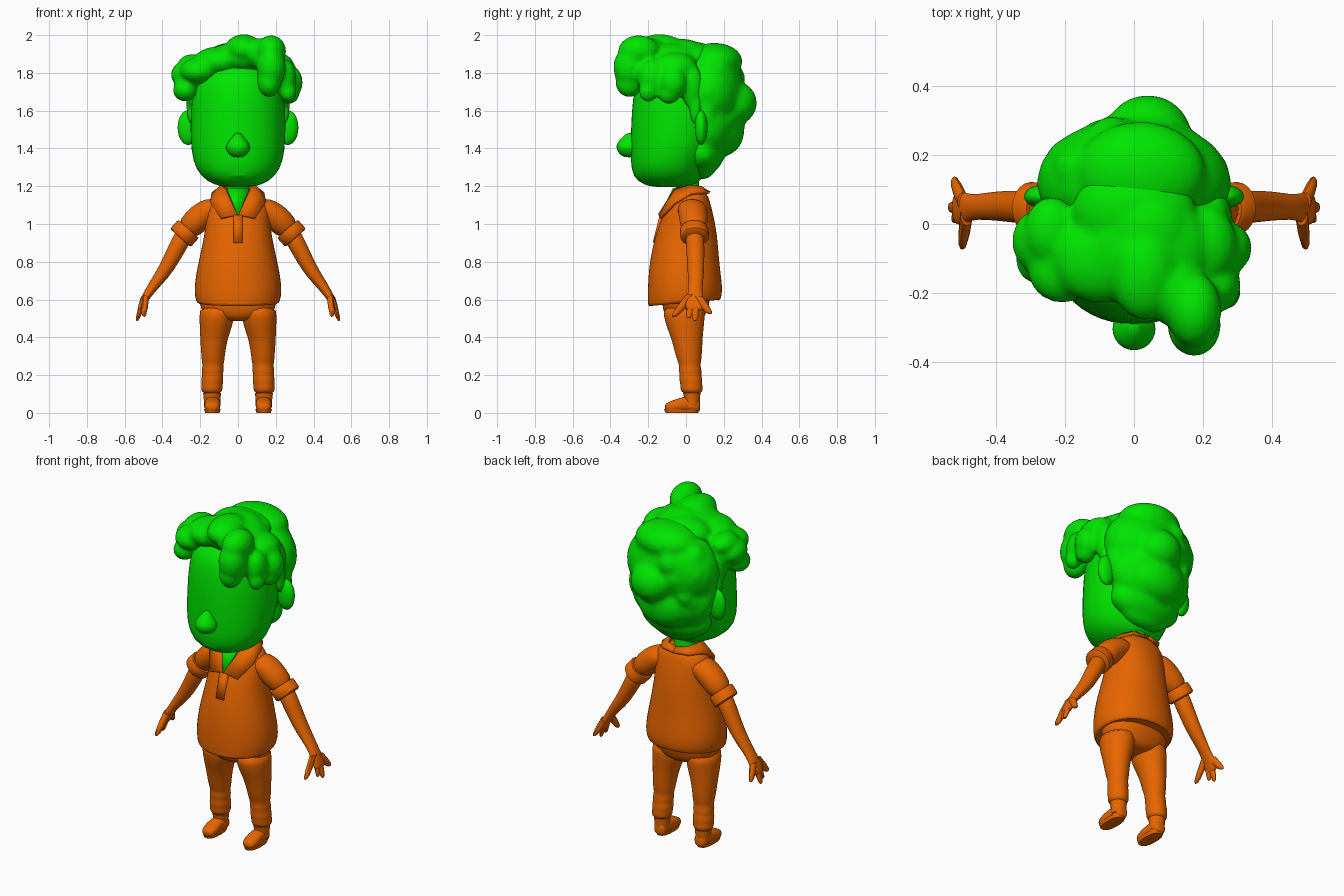
import bpy, bmesh, math, random
from mathutils import Vector, Matrix

random.seed(4)


def material(name, rgb):
    m = bpy.data.materials.new(name)
    m.diffuse_color = (*rgb, 1)
    return m


GREEN = material("bright green", (0.0, 0.78, 0.0))
ORANGE = material("orange", (0.8, 0.13, 0.0))


def finish(name, bm, mat, mirror=False, subsurf=0, thick=0):
    bmesh.ops.recalc_face_normals(bm, faces=bm.faces)
    me = bpy.data.meshes.new(name)
    bm.to_mesh(me)
    bm.free()
    me.materials.append(mat)
    ob = bpy.data.objects.new(name, me)
    bpy.context.collection.objects.link(ob)
    bpy.ops.object.select_all(action='DESELECT')
    ob.select_set(True)
    bpy.context.view_layer.objects.active = ob
    bpy.ops.object.shade_smooth_by_angle(angle=math.radians(45))
    if mirror:
        ob.modifiers.new("Mirror", 'MIRROR').use_mirror_merge = False
    if thick:
        s = ob.modifiers.new("Solidify", 'SOLIDIFY')
        s.thickness, s.offset = thick, 0
    if subsurf:
        s = ob.modifiers.new("Subsurf", 'SUBSURF')
        s.levels = s.render_levels = subsurf
    return ob


def loft(bm, rings, u=(1, 0, 0), v=(0, 1, 0), n=20, power=1.0):
    """Skin elliptical rings (x, y, z, radius along u, radius along v)."""
    u, v = Vector(u).normalized(), Vector(v).normalized()
    loops = []
    for x, y, z, ru, rv in rings:
        loop = []
        for i in range(n):
            a = math.tau * i / n
            c, s = math.cos(a), math.sin(a)
            c = math.copysign(abs(c) ** power, c)
            s = math.copysign(abs(s) ** power, s)
            loop.append(bm.verts.new(Vector((x, y, z)) + u * ru * c + v * rv * s))
        loops.append(loop)
    for a, b in zip(loops, loops[1:]):
        for i in range(n):
            j = (i + 1) % n
            bm.faces.new((a[i], a[j], b[j], b[i]))
    bm.faces.new(loops[0])
    bm.faces.new(loops[-1])
    return bm


def blob(bm, x, y, z, rx, ry, rz):
    m = Matrix.Translation((x, y, z)) @ Matrix.Diagonal((rx, ry, rz, 1))
    bmesh.ops.create_icosphere(bm, subdivisions=3, radius=1, matrix=m)


def hair(name, blobs, smooth):
    """Fuse overlapping lumps into one soft mass."""
    bm = bmesh.new()
    for b in blobs:
        blob(bm, *b)
    ob = finish(name, bm, GREEN)
    r = ob.modifiers.new("Remesh", 'REMESH')
    r.mode, r.voxel_size, r.use_smooth_shade = 'VOXEL', 0.014, True
    s = ob.modifiers.new("Smooth", 'SMOOTH')
    s.factor, s.iterations = 0.5, smooth


def strip(name, rows, mat, mirror, thick):
    bm = bmesh.new()
    vs = [[bm.verts.new(p) for p in row] for row in rows]
    for a, b in zip(vs, vs[1:]):
        for i in range(len(a) - 1):
            bm.faces.new((a[i], a[i + 1], b[i + 1], b[i]))
    return finish(name, bm, mat, mirror, 0, thick)


# Head, nose, ears, neck
finish("head", loft(bmesh.new(), [
    (0, -.08, 1.195, .06, .08), (0, -.085, 1.205, .125, .14),
    (0, -.095, 1.25, .2, .19), (0, -.085, 1.33, .242, .21),
    (0, -.05, 1.45, .255, .245), (0, -.04, 1.6, .253, .25),
    (0, -.03, 1.73, .24, .245), (0, -.03, 1.81, .2, .21),
    (0, -.03, 1.88, .09, .1)], power=.97, n=24), GREEN, subsurf=1)
finish("nose", loft(bmesh.new(), [
    (0, -.3, 1.352, .02, .025), (0, -.305, 1.368, .05, .05),
    (0, -.305, 1.4, .07, .068), (0, -.305, 1.425, .062, .064),
    (0, -.3, 1.455, .037, .046), (0, -.29, 1.485, .012, .02)], n=12),
    GREEN, subsurf=1)
bm = bmesh.new()
blob(bm, .265, .08, 1.51, .055, .034, .092)
finish("ears", bm, GREEN, mirror=True)
finish("neck", loft(bmesh.new(), [
    (0, .02, 1.1, .07, .06), (0, .01, 1.15, .062, .06),
    (0, .005, 1.25, .06, .065)]), GREEN)

# Back hair with scattered lumps
back = [(0, .12, 1.7, .285, .19, .23), (0, .12, 1.53, .262, .155, .2),
        (0, .09, 1.38, .225, .115, .12), (0, .085, 1.31, .15, .075, .075),
        (.04, .25, 1.64, .13, .127, .12), (.02, .15, 1.86, .19, .15, .1),
        (0, .2, 1.5, .17, .11, .14),
        (-.18, .11, 1.6, .095, .065, .15), (.18, .11, 1.6, .095, .065, .15)]
for i in range(18):
    a, h = random.uniform(.3, math.pi - .3), random.uniform(-.6, .75)
    r, k = random.uniform(.055, .075), math.sqrt(1 - h * h)
    back.append((.22 * k * math.cos(a), .09 + .175 * k * math.sin(a),
                 1.67 + .25 * h, r, r, r * 1.1))
hair("back_hair", back, 10)

# Swept top, forelock and side curls
hair("front_hair", [
    (.03, -.07, 1.88, .19, .18, .09), (.03, -.14, 1.925, .1, .14, .08),
    (-.1, -.1, 1.86, .14, .13, .08), (0, .04, 1.88, .18, .13, .085),
    (.12, -.2, 1.9, .09, .1, .085), (.04, -.02, 1.91, .12, .12, .07),
    (.175, -.25, 1.915, .08, .11, .085), (.175, -.295, 1.83, .078, .09, .11),
    (.165, -.3, 1.755, .064, .075, .085),
    (.25, -.18, 1.77, .06, .075, .1), (.265, -.2, 1.7, .045, .05, .055),
    (.275, -.07, 1.75, .068, .075, .09), (.27, -.09, 1.69, .055, .06, .055),
    (.2, -.06, 1.83, .1, .12, .08), (.235, .03, 1.73, .05, .06, .12),
    (.245, .05, 1.64, .03, .035, .12),
    (-.285, -.05, 1.79, .07, .09, .07), (-.28, -.1, 1.71, .065, .075, .062),
    (-.21, -.13, 1.81, .1, .1, .07), (-.24, -.02, 1.84, .08, .1, .06),
    (-.235, .03, 1.73, .05, .06, .12), (-.245, .05, 1.64, .03, .035, .12)], 4)

# Shirt body with a hem that rises toward the back
bm = loft(bmesh.new(), [
    (0, -.008, .59, .2, .175), (0, -.008, .58, .212, .186),
    (0, -.008, .588, .224, .196),
    (0, -.005, .64, .234, .2), (0, -.007, .72, .227, .194),
    (0, -.008, .82, .206, .183),
    (0, .002, .94, .178, .165), (0, .01, 1.04, .17, .138),
    (0, .02, 1.1, .168, .112), (0, .03, 1.145, .148, .09),
    (0, .03, 1.185, .085, .066)], n=24, power=.95)
for v in bm.verts:
    if v.co.z < .65:
        v.co.z += .09 * v.co.y
finish("shirt", bm, ORANGE, subsurf=1)

# Open neckline, collar and placket
strip("open_neckline", [[(-.06, -.064, 1.19), (.06, -.064, 1.19)],
                        [(-.002, -.139, 1.045), (.002, -.139, 1.045)]],
      GREEN, False, .008)
strip("collar", [
    [(0, .09, 1.185), (.06, .08, 1.195), (.085, .02, 1.2),
     (.065, -.055, 1.185), (.003, -.14, 1.05)],
    [(0, .125, 1.165), (.09, .105, 1.165), (.135, .03, 1.16),
     (.145, -.06, 1.11), (.09, -.135, 1.03)]], ORANGE, True, .016)
strip("placket", [[(-.025, -.13, 1.045), (.025, -.13, 1.045)],
                  [(-.025, -.166, .9), (.025, -.166, .9)]], ORANGE, False, .02)

# Sleeves, cuffs, arms
SU, SV = (0, 1, 0), (.75, 0, .66)
finish("sleeves", loft(bmesh.new(), [
    (.09, .03, 1.1, .06, .05), (.12, .032, 1.09, .075, .066),
    (.165, .036, 1.065, .08, .072),
    (.22, .04, 1.02, .075, .072), (.28, .045, .955, .068, .064)], SU, SV),
    ORANGE, mirror=True, subsurf=1)
finish("sleeve_cuffs", loft(bmesh.new(), [
    (.262, .044, .975, .07, .068), (.268, .044, .968, .076, .073),
    (.3, .046, .932, .076, .073), (.305, .046, .926, .068, .064)], SU, SV),
    ORANGE, mirror=True)
finish("arms", loft(bmesh.new(), [
    (.27, .046, .97, .052, .052), (.32, .049, .88, .049, .047),
    (.375, .052, .77, .046, .041), (.43, .052, .695, .04, .032),
    (.475, .048, .635, .036, .024), (.5, .046, .59, .052, .02),
    (.515, .046, .555, .048, .017), (.52, .046, .54, .04, .014)],
    SU, (.85, 0, .5), n=16), ORANGE, mirror=True, subsurf=1)

# Hands: thumb and spread fingers
bm = bmesh.new()
for tip, base, r in [((.5, -.064, .51), (.487, .025, .62), .03),
                     ((.526, .015, .503), (.505, .03, .58), .02),
                     ((.536, .048, .487), (.508, .05, .58), .021),
                     ((.525, .126, .525), (.497, .065, .61), .028)]:
    a, b = Vector(base), Vector(tip)
    loft(bm, [(*a.lerp(b, t), r * k, r * k * .65) for t, k in
              ((0, 1), (.5, .95), (.88, .7), (1, .35))], SU, (.9, 0, .4), n=10)
finish("hands", bm, ORANGE, mirror=True)

# Trousers: hips and creased legs
finish("hips", loft(bmesh.new(), [
    (0, -.005, .485, .05, .06), (0, -.005, .495, .1, .09),
    (0, -.005, .515, .165, .108), (0, -.003, .55, .202, .12),
    (0, 0, .6, .206, .13), (0, 0, .65, .195, .13)], power=.9),
    ORANGE, subsurf=1)
legs = [(.11, -.01, .57, .093, .115), (.112, -.01, .51, .094, .11),
        (.118, -.003, .45, .085, .098), (.126, .004, .4, .075, .085),
        (.13, .01, .35, .068, .077), (.132, .015, .3, .062, .069)]
for i, r in enumerate((.063, .056, .062, .056, .063, .057, .061, .05)):
    legs.append((.132 + .001 * i, .018 + .002 * i, .275 - .025 * i, r - .002, r))
finish("legs", loft(bmesh.new(), legs), ORANGE, mirror=True, subsurf=1)

# Shoes
finish("shoe_ankles", loft(bmesh.new(), [
    (.137, .032, .03, .042, .04), (.137, .032, .085, .045, .043),
    (.137, .03, .105, .048, .046)], n=16), ORANGE, mirror=True)
finish("shoes", loft(bmesh.new(), [
    (.135, .075, .035, .022, .025), (.135, .066, .04, .036, .035),
    (.135, .03, .046, .041, .04), (.135, -.02, .047, .042, .039),
    (.136, -.06, .038, .044, .032), (.136, -.095, .032, .04, .026),
    (.136, -.113, .03, .022, .014)], (1, 0, 0), (0, 0, 1), n=16, power=.8),
    ORANGE, mirror=True, subsurf=1)
finish("shoe_soles", loft(bmesh.new(), [
    (.136, -.022, 0, .038, .086), (.136, -.022, .02, .044, .094)], n=20, power=.8),
    ORANGE, mirror=True)
